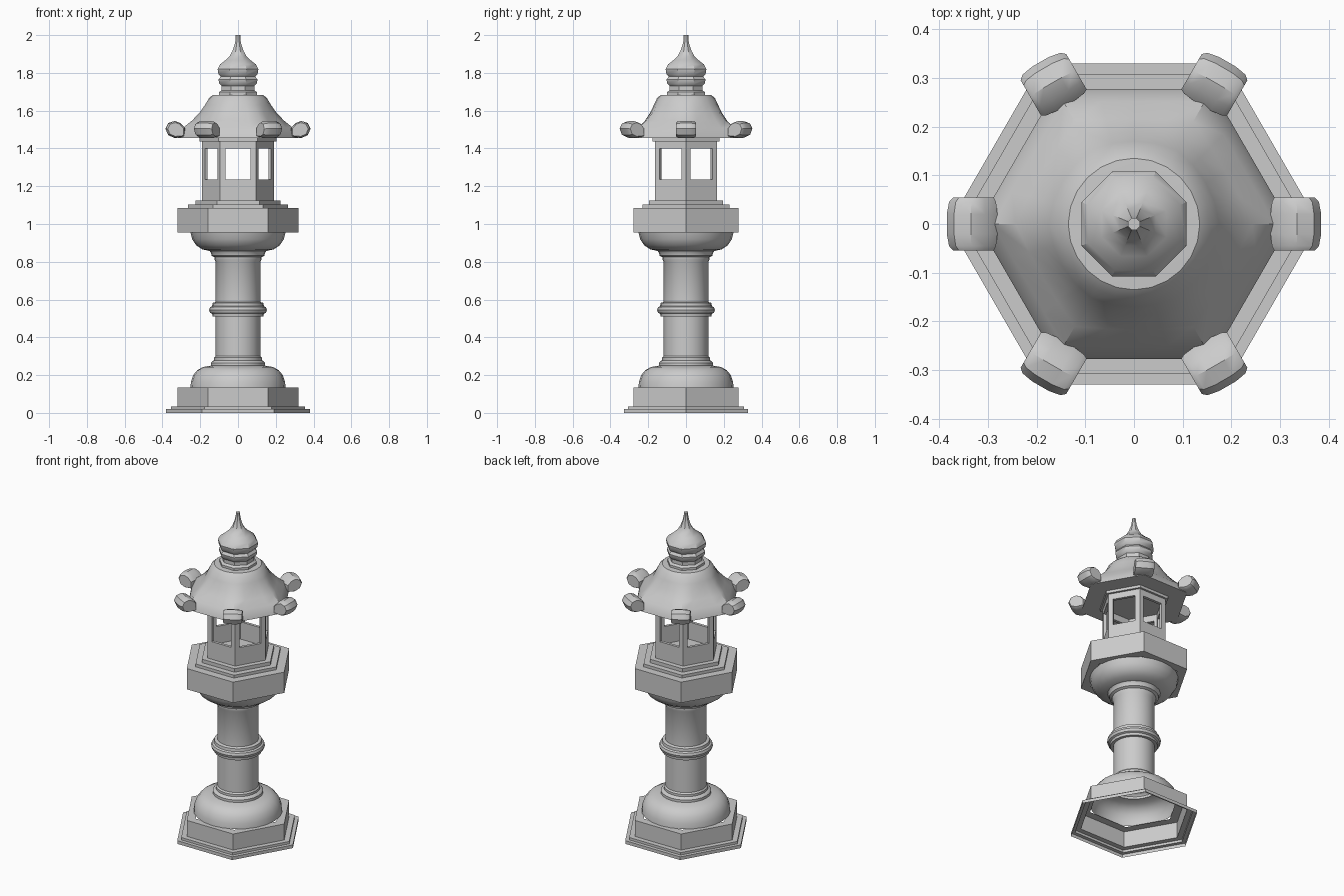
import bpy, bmesh
from math import cos, sin, pi, radians
from mathutils import Vector

if "Cube" in bpy.data.objects:
    bpy.data.objects.remove(bpy.data.objects["Cube"])


def finish(name, bm, smooth=True):
    bmesh.ops.recalc_face_normals(bm, faces=bm.faces)
    me = bpy.data.meshes.new(name)
    bm.to_mesh(me)
    bm.free()
    ob = bpy.data.objects.new(name, me)
    bpy.context.collection.objects.link(ob)
    if smooth:
        bpy.ops.object.select_all(action='DESELECT')
        ob.select_set(True)
        bpy.context.view_layer.objects.active = ob
        bpy.ops.object.shade_smooth_by_angle(angle=radians(35))
    return ob


def lathe(name, profile, n, offset=0.0, cap=False, smooth=True):
    """Revolve (radius, z[, hexness]) points into n sides; cap closes the last ring."""
    bm = bmesh.new()
    rings = []
    for p in profile:
        r, z = p[0], p[1]
        h = p[2] if len(p) > 2 else 0
        ring = []
        for i in range(n):
            a = 2 * pi * i / n + offset
            hexr = cos(pi / 6) / cos(a % (pi / 3) - pi / 6)
            rr = r * (1 - h + h * hexr)
            ring.append(bm.verts.new((rr * cos(a), rr * sin(a), z)))
        rings.append(ring)
    for lo, hi in zip(rings, rings[1:]):
        for i in range(n):
            j = (i + 1) % n
            bm.faces.new((lo[i], lo[j], hi[j], hi[i]))
    if cap:
        bm.faces.new(rings[-1])
    return finish(name, bm, smooth)


# Stepped hexagonal foot, open underneath
lathe("base", [(.38, 0), (.38, .02), (.355, .02), (.355, .035), (.32, .035),
               (.32, .135), (.265, .135)], 6, smooth=False)

# Round foot dome, ringed column and bowl
lathe("column", [(.252, .135), (.249, .165), (.237, .2), (.215, .227), (.185, .243), (.143, .25),
                 (.143, .265), (.135, .275), (.126, .278), (.126, .292), (.118, .3),
                 (.118, .51), (.135, .51), (.137, .525), (.148, .53), (.153, .545),
                 (.148, .56), (.137, .565), (.135, .582), (.118, .587),
                 (.118, .80), (.125, .812), (.125, .825), (.14, .832), (.143, .848),
                 (.15, .857), (.19, .866), (.222, .888), (.243, .92), (.252, .957)], 24)

# Hexagonal platform with steps
lathe("platform", [(.26, .955), (.32, .955), (.32, 1.085), (.265, 1.085), (.265, 1.103),
                   (.225, 1.103), (.225, 1.125), (.15, 1.125)], 6, cap=True, smooth=False)

# Lamp house: lower wall, lintel and six corner posts around the windows
lathe("house_lower_wall", [(.19, 1.12), (.19, 1.235), (.17, 1.235), (.17, 1.127)], 6, smooth=False)
lathe("house_lintel", [(.205, 1.456), (.205, 1.438), (.19, 1.438), (.19, 1.40),
                       (.17, 1.40), (.17, 1.44)], 6, cap=True, smooth=False)


def polar(r, a):
    return Vector((r * cos(a), r * sin(a), 0))


for k in range(6):
    a = k * pi / 3
    out, inn = polar(.19, a), polar(.17, a)
    left, right = polar(.029, a + 2 * pi / 3), polar(.029, a - 2 * pi / 3)
    in_left, in_right = polar(.0173, a + pi / 6 + pi), polar(.0173, a - pi / 6 + pi)
    section = [out, out + left, out + left + in_left, inn, out + right + in_right, out + right]
    bm = bmesh.new()
    lo = [bm.verts.new(p + Vector((0, 0, 1.235))) for p in section]
    hi = [bm.verts.new(p + Vector((0, 0, 1.40))) for p in section]
    for i in range(6):
        j = (i + 1) % 6
        bm.faces.new((lo[i], lo[j], hi[j], hi[i]))
    finish(f"window_post_{k + 1}", bm, False)

# Roof: hexagonal eave blending into a round crown
lathe("roof", [(.19, 1.455, 1), (.32, 1.455, 1), (.313, 1.475, 1), (.29, 1.51, 1), (.243, 1.548, .8),
               (.203, 1.59, .5), (.175, 1.63, .2), (.154, 1.665, 0), (.135, 1.682, 0),
               (.08, 1.685, 0)], 24, cap=True)

# Rolled corner scrolls
scroll = [(.28, 1.46), (.335, 1.455), (.37, 1.47), (.385, 1.505), (.37, 1.535),
          (.335, 1.546), (.305, 1.535), (.28, 1.508)]
stations = [(-.054, .8), (-.045, .92), (-.02, .99), (.02, .99), (.045, .92), (.054, .8)]
for k in range(6):
    a = k * pi / 3
    bm = bmesh.new()
    rows = []
    for t, s in stations:
        row = []
        for r, z in scroll:
            p = polar(.32 + (r - .32) * s, a) + polar(t, a + pi / 2)
            p.z = 1.5 + (z - 1.5) * s
            row.append(bm.verts.new(p))
        rows.append(row)
    m = len(scroll)
    for lo, hi in zip(rows, rows[1:]):
        for i in range(m):
            j = (i + 1) % m
            bm.faces.new((lo[i], lo[j], hi[j], hi[i]))
    bm.faces.new(rows[0])
    bm.faces.new(rows[-1])
    ob = finish(f"roof_scroll_{k + 1}", bm)

# Eight-sided finial with a bulb and point
finial = [(.1, 1.68), (.1, 1.698), (.087, 1.708), (.087, 1.73), (.1, 1.745), (.103, 1.765),
          (.092, 1.78), (.104, 1.795), (.108, 1.82), (.095, 1.845), (.066, 1.868), (.044, 1.89),
          (.03, 1.915), (.018, 1.95), (.012, 1.98), (.012, 2.0)]
lathe("finial", [(r / cos(pi / 8), z) for r, z in finial], 8, offset=pi / 8, cap=True)
for p in bpy.data.objects["finial"].data.polygons:
    p.use_smooth = True
